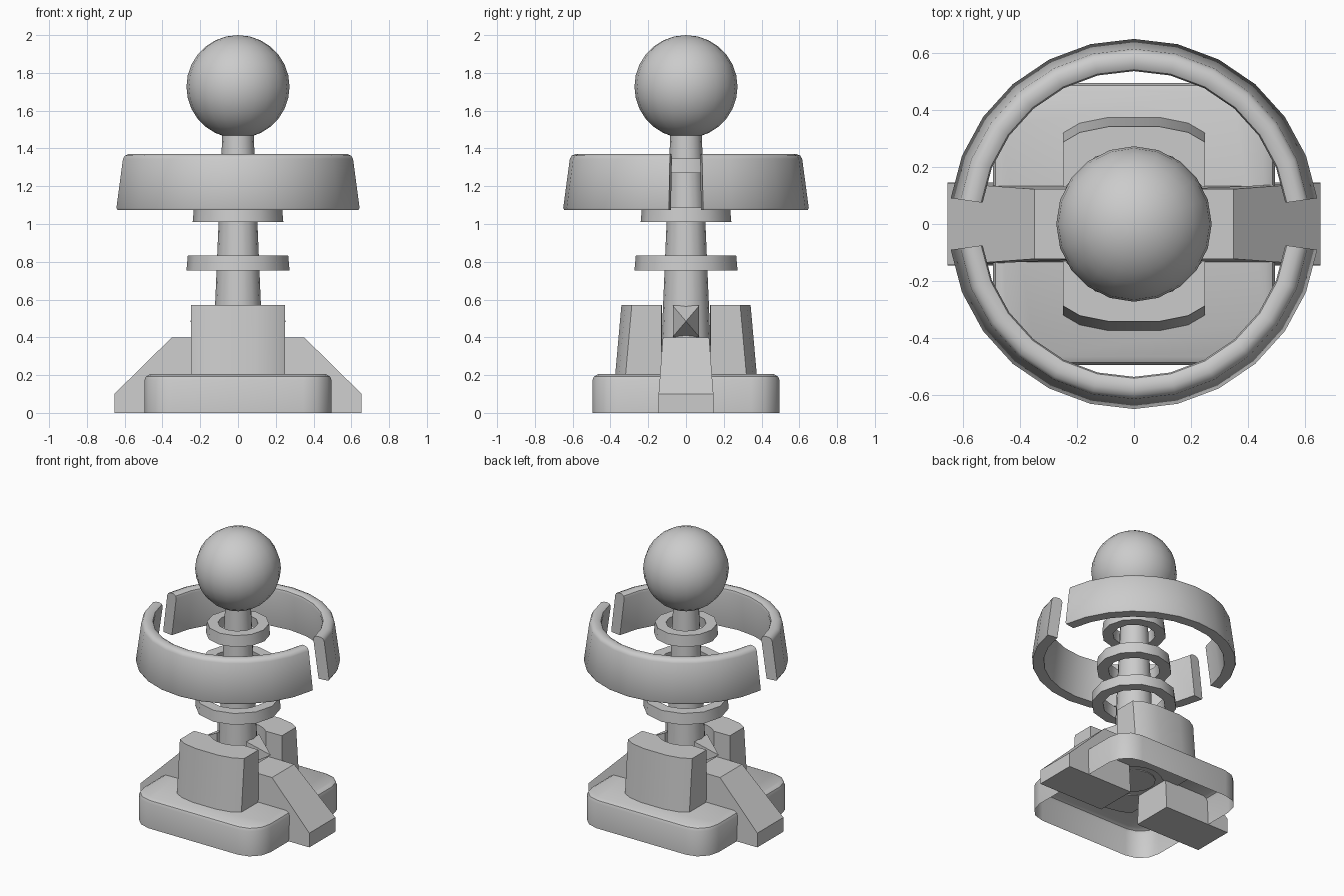
import bpy, bmesh, math
from mathutils import Matrix

if "Cube" in bpy.data.objects:
    bpy.data.objects.remove(bpy.data.objects["Cube"])

grey = bpy.data.materials.new("plain grey")
grey.diffuse_color = (0.6, 0.6, 0.6, 1)
grey.use_nodes = True
grey.node_tree.nodes["Principled BSDF"].inputs["Base Color"].default_value = grey.diffuse_color


def make(name, bm, smooth=None):
    bmesh.ops.recalc_face_normals(bm, faces=bm.faces)
    me = bpy.data.meshes.new(name)
    bm.to_mesh(me)
    bm.free()
    me.materials.append(grey)
    ob = bpy.data.objects.new(name, me)
    bpy.context.collection.objects.link(ob)
    if smooth:
        bpy.ops.object.select_all(action='DESELECT')
        ob.select_set(True)
        bpy.context.view_layer.objects.active = ob
        bpy.ops.object.shade_smooth_by_angle(angle=math.radians(smooth))
    return ob


def sweep(name, profile, a0, a1, steps, smooth):
    """Turn an (r, z) outline about z from angle a0 to a1, capping open ends."""
    bm = bmesh.new()
    full = abs(a1 - a0) >= 360
    rows = []
    for i in range(steps if full else steps + 1):
        a = math.radians(a0 + (a1 - a0) * i / steps)
        rows.append([bm.verts.new((r * math.cos(a), r * math.sin(a), z)) for r, z in profile])
    n = len(profile)
    for i in range(steps):
        p, q = rows[i], rows[(i + 1) % len(rows)]
        for j in range(n):
            k = (j + 1) % n
            bm.faces.new((p[j], q[j], q[k], p[k]))
    if not full:
        bm.faces.new(rows[0])
        bm.faces.new(rows[-1])
    return make(name, bm, smooth)


def loft(bm, rings, bottom=True):
    """Join matching rings of points and cap them."""
    vs = [[bm.verts.new(p) for p in ring] for ring in rings]
    n = len(vs[0])
    for p, q in zip(vs, vs[1:]):
        for j in range(n):
            k = (j + 1) % n
            bm.faces.new((p[j], p[k], q[k], q[j]))
    bm.faces.new(vs[-1])
    if bottom:
        bm.faces.new(vs[0])


# base slab with rounded corners, softened rim and open underside
def rounded_square(h, r, z):
    pts = []
    for q in range(4):
        cx, cy = [(1, 1), (-1, 1), (-1, -1), (1, -1)][q]
        for i in range(4):
            a = math.radians(90 * q + 30 * i)
            pts.append((cx * (h - r) + r * math.cos(a), cy * (h - r) + r * math.sin(a), z))
    return pts


bm = bmesh.new()
loft(bm, [rounded_square(0.495, 0.15, 0), rounded_square(0.495, 0.15, 0.175),
          rounded_square(0.487, 0.142, 0.193), rounded_square(0.465, 0.12, 0.205)], bottom=False)
make("base", bm, 35)


for side, word in ((1, "right"), (-1, "left")):
    # sloping side brace, narrower towards the top
    bm = bmesh.new()
    outline = [(0.15, 0), (0.655, 0), (0.655, 0.1), (0.35, 0.4), (0.15, 0.4)]
    loft(bm, [[(side * x, s * (0.145 - 0.075 * max(0, z - 0.1)), z) for x, z in outline]
              for s in (-1, 1)])
    make(word + "_brace", bm)

    # small pyramid spike above the brace
    bm = bmesh.new()
    bmesh.ops.create_cone(bm, cap_ends=True, segments=4, radius1=0.099, radius2=0, depth=0.14)
    bmesh.ops.rotate(bm, verts=bm.verts, matrix=Matrix.Rotation(math.pi / 4, 3, 'Z'))
    bmesh.ops.rotate(bm, verts=bm.verts, matrix=Matrix.Rotation(side * math.pi / 2, 3, 'Y'))
    bmesh.ops.scale(bm, verts=bm.verts, vec=(1, 1, 1.18))
    bmesh.ops.translate(bm, verts=bm.verts, vec=(side * 0.185, 0, 0.485))
    make(word + "_spike", bm)

for side, word in ((1, "back"), (-1, "front")):
    # notched tower: chamfered outside, round notch around the post
    notch = []
    for i in range(7):
        a = math.radians(45 + 15 * i)
        notch.append((0.18 * math.cos(a), 0.18 * math.sin(a)))

    def tower_ring(z, lean):
        outer = [(-0.25, 0.13), (-0.25, 0.32 - lean), (-0.19, 0.355 - lean), (-0.09, 0.375 - lean),
                 (0.09, 0.375 - lean), (0.19, 0.355 - lean), (0.25, 0.32 - lean), (0.25, 0.13)]
        return [(x, side * y, z) for x, y in outer + notch]

    bm = bmesh.new()
    loft(bm, [tower_ring(0.2, 0), tower_ring(0.57, 0.033)])
    make(word + "_tower", bm, 25)

    # half of the big leaning collar, gap at left and right
    collar = [(0.575, 1.075), (0.645, 1.075), (0.65, 1.085), (0.615, 1.345), (0.605, 1.362),
              (0.585, 1.37), (0.56, 1.37), (0.542, 1.36), (0.537, 1.345)]
    start = 8 if side == 1 else 188
    sweep(word + "_collar", collar, start, start + 164, 12, 40)

# tapering centre post
bm = bmesh.new()
bmesh.ops.create_cone(bm, cap_ends=True, segments=16, radius1=0.137, radius2=0.082, depth=1.3)
bmesh.ops.translate(bm, verts=bm.verts, vec=(0, 0, 0.85))
make("post", bm, 35)

# three loose rings, shrinking upwards
for name, z, ro, ri in (("lower_ring", 0.755, 0.273, 0.2), ("middle_ring", 1.01, 0.24, 0.165),
                        ("upper_ring", 1.27, 0.205, 0.135)):
    sweep(name, [(ri, z), (ro, z), (ro - 0.007, z + 0.077), (ri - 0.007, z + 0.077)],
          0, 360, 12, 35)

# ball on top
bm = bmesh.new()
bmesh.ops.create_uvsphere(bm, u_segments=20, v_segments=14, radius=0.273)
bmesh.ops.translate(bm, verts=bm.verts, vec=(0, 0, 1.727))
make("ball", bm, 60)
